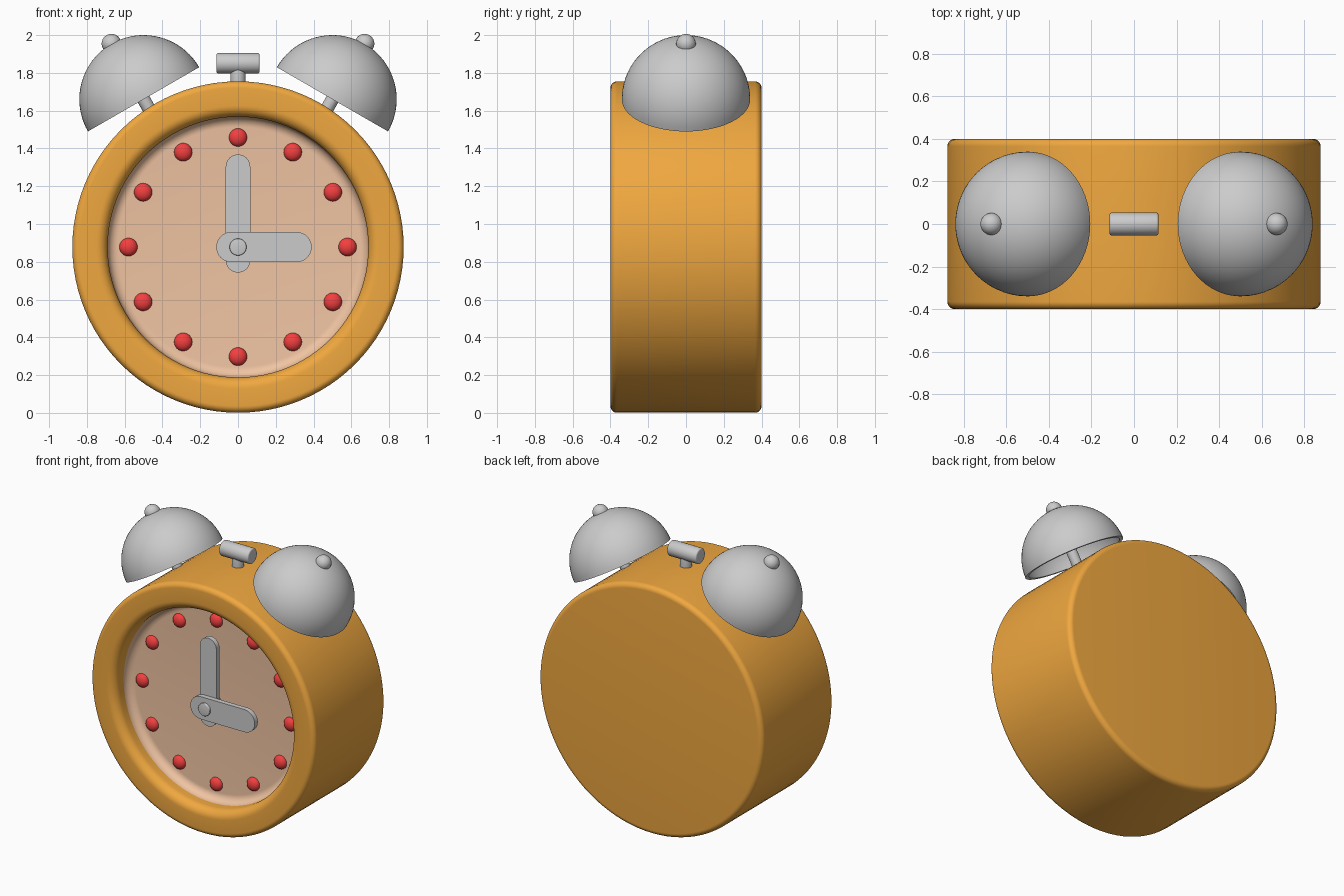
import bpy, bmesh
from math import sin, cos, pi, radians
from mathutils import Matrix, Vector

if "Cube" in bpy.data.objects:
    bpy.data.objects.remove(bpy.data.objects["Cube"])

CZ, R = 0.878, 0.877           # body centre height and radius


def material(name, rgb):
    m = bpy.data.materials.new(name)
    m.diffuse_color = (*rgb, 1)
    m.use_nodes = True
    m.node_tree.nodes["Principled BSDF"].inputs["Base Color"].default_value = m.diffuse_color
    return m


ORANGE = material("orange", (0.87, 0.39, 0.05))
DIAL = material("dial_tan", (0.87, 0.55, 0.36))
RED = material("red", (0.9, 0.05, 0.05))


def arc(cx, cy, r, a0, a1, n=8):
    angles = [radians(a0 + (a1 - a0) * i / n) for i in range(n + 1)]
    return [(cx + r * cos(a), cy + r * sin(a)) for a in angles]


def finish(name, bm, mat=None, angle=35):
    me = bpy.data.meshes.new(name)
    bm.to_mesh(me)
    bm.free()
    me.shade_smooth()
    me.set_sharp_from_angle(angle=radians(angle))
    if mat:
        me.materials.append(mat)
    ob = bpy.data.objects.new(name, me)
    bpy.context.collection.objects.link(ob)
    return ob


def lathe(name, profile, matrix, mat=None, n=48):
    """Revolve (radius, height) points round local z."""
    bm = bmesh.new()
    rings = [[bm.verts.new((r * cos(2 * pi * i / n), r * sin(2 * pi * i / n), h))
              for i in range(n)] for r, h in profile]
    for a, b in zip(rings, rings[1:]):
        for i in range(n):
            j = (i + 1) % n
            bm.faces.new((a[i], a[j], b[j], b[i]))
    bmesh.ops.remove_doubles(bm, verts=bm.verts, dist=1e-5)
    bm.transform(matrix)
    return finish(name, bm, mat)


def rod(name, r, h0, h1, matrix, bevel=0.005, n=32):
    profile = ([(0, h0)] + arc(r - bevel, h0 + bevel, bevel, -90, 0, 3)
               + arc(r - bevel, h1 - bevel, bevel, 0, 90, 3) + [(0, h1)])
    return lathe(name, profile, matrix, n=n)


def ball(name, r, matrix, mat=None):
    bm = bmesh.new()
    bmesh.ops.create_uvsphere(bm, u_segments=24, v_segments=16, radius=r, matrix=matrix)
    return finish(name, bm, mat)


def hand(name, tail, tip, half, y0, y1, turn):
    """Round-ended bar along local x, turned in the dial plane."""
    outline = arc(tip - half, 0, half, -90, 90, 16) + arc(-tail + half, 0, half, 90, 270, 16)
    bm = bmesh.new()
    face = bm.faces.new([bm.verts.new((x, y0, z)) for x, z in outline])
    new = bmesh.ops.extrude_face_region(bm, geom=[face])["geom"]
    bmesh.ops.translate(bm, vec=(0, y1 - y0, 0),
                        verts=[v for v in new if isinstance(v, bmesh.types.BMVert)])
    bmesh.ops.recalc_face_normals(bm, faces=bm.faces)
    bm.transform(Matrix.Translation((0, 0, CZ)) @ Matrix.Rotation(-turn, 4, 'Y'))
    return finish(name, bm)


# Body drum and recessed dial; local +z points to the front (-y)
front = Matrix.Translation((0, 0, CZ)) @ Matrix.Rotation(pi / 2, 4, 'X')
B = 0.035
body = ([(0, -0.4)] + arc(R - B, -0.4 + B, B, -90, 0)
        + arc(R - B, 0.4 - B, B, 0, 90)
        + arc(0.75, 0.34, 0.06, 90, 180) + [(0.69, 0.295)])
lathe("body", body, front, ORANGE, 96)
lathe("dial", [(0.69, 0.295)] + arc(0.635, 0.295, 0.055, 0, -90) + [(0, 0.24)],
      front, DIAL, 96)

# Hour markers
for i in range(12):
    a = i * pi / 6
    pos = Matrix.Translation((0.58 * sin(a), -0.24, CZ + 0.58 * cos(a)))
    ball(f"hour_marker_{i}", 0.048, pos @ Matrix.Diagonal((1, 0.7, 1, 1)), RED)

# Hands and centre pin
hand("minute_hand", 0.135, 0.49, 0.065, -0.335, -0.30, pi / 2)
hand("hour_hand", 0.115, 0.39, 0.08, -0.37, -0.335, 0)
rod("hand_pin", 0.045, 0.235, 0.385, front)

# Bells with stems and knobs, one tilted to each side
bell = arc(0, 0, 0.315, 90, 0, 16) + arc(0, 0, 0.34, 0, 90, 20)
for side, label in ((1, "right"), (-1, "left")):
    tilt = Matrix.Translation((side * 0.5, 0, 1.66)) @ Matrix.Rotation(side * pi / 6, 4, 'Y')
    lathe(f"bell_{label}", bell, tilt, n=64)
    rod(f"bell_stem_{label}", 0.035, -0.16, 0.325, tilt)
    ball(f"bell_knob_{label}", 0.052, tilt @ Matrix.Translation((0, 0, 0.34)))

# Hammer on top
rod("hammer_stem", 0.04, 1.70, 1.84, Matrix.Identity(4))
rod("hammer_head", 0.054, -0.115, 0.115,
    Matrix.Translation((0, 0, 1.851)) @ Matrix.Rotation(pi / 2, 4, 'Y'), bevel=0.01)
